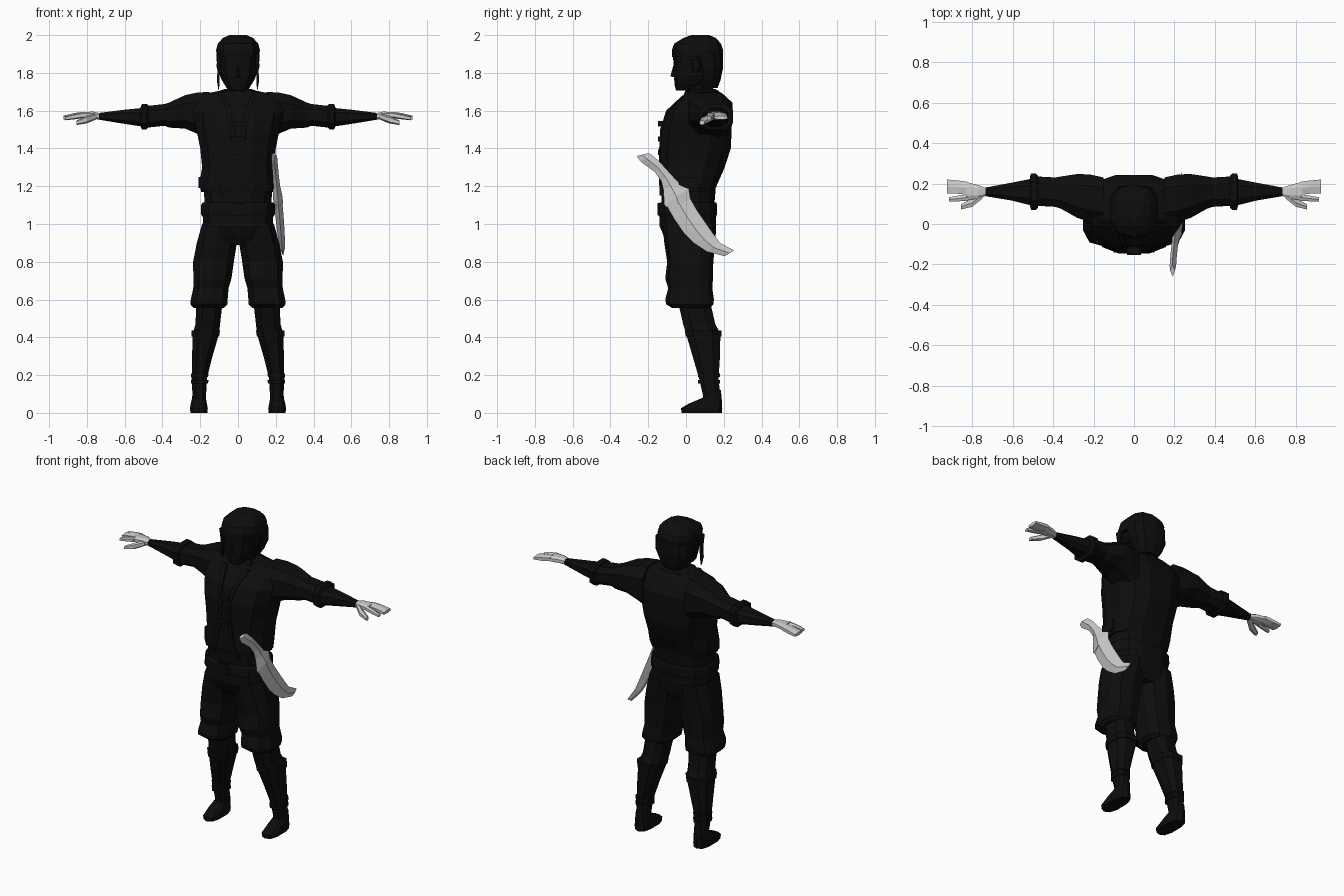
import bpy, bmesh, math
from mathutils import Vector


def material(name, v):
    m = bpy.data.materials.new(name)
    m.diffuse_color = (v, v, v, 1)
    return m


BLACK = material("near_black", 0.004)
PALE = material("pale_grey", 0.6)


def build(name, rings, mat=BLACK, mirror=False):
    """Skin a list of equally long point rings and cap both ends."""
    bm = bmesh.new()
    vs = [[bm.verts.new(p) for p in r] for r in rings]
    n = len(vs[0])
    for a, b in zip(vs, vs[1:]):
        for i in range(n):
            j = (i + 1) % n
            bm.faces.new((a[i], a[j], b[j], b[i]))
    bm.faces.new(vs[0])
    bm.faces.new(vs[-1])
    bmesh.ops.recalc_face_normals(bm, faces=bm.faces)
    me = bpy.data.meshes.new(name)
    bm.to_mesh(me)
    bm.free()
    me.materials.append(mat)
    ob = bpy.data.objects.new(name, me)
    bpy.context.collection.objects.link(ob)
    if mirror:
        mod = ob.modifiers.new("Mirror", 'MIRROR')
        mod.use_mirror_merge = False
    return ob


def loft(name, axis, rows, n=10, sq=0.75, mat=BLACK, mirror=False):
    """rows: (position, a0, a1, b0, b1); a,b = x,y along z, or y,z along x."""
    rings = []
    for t, a0, a1, b0, b1 in rows:
        ring = []
        for i in range(n):
            w = 2 * math.pi * (i + 0.5) / n
            c, s = math.cos(w), math.sin(w)
            k = math.cos(math.pi / n) ** sq
            a = (a0 + a1) / 2 + (a1 - a0) / 2 * math.copysign(abs(c) ** sq, c) / k
            b = (b0 + b1) / 2 + (b1 - b0) / 2 * math.copysign(abs(s) ** sq, s) / k
            ring.append((a, b, t) if axis == 'z' else (t, a, b))
        rings.append(ring)
    return build(name, rings, mat, mirror)


def body(name, rows, **kw):
    """Centred loft from (z, half width, front y, back y)."""
    return loft(name, 'z', [(z, -w, w, f, b) for z, w, f, b in rows], **kw)


def box(name, x0, x1, y0, y1, z0, z1, mirror=False):
    return build(name, [[(x0, y0, z), (x1, y0, z), (x1, y1, z), (x0, y1, z)]
                        for z in (z0, z1)], BLACK, mirror)


# Torso clothing
body("jacket", [(1.17, .195, -.13, .15), (1.21, .205, -.138, .165), (1.30, .19, -.135, .205),
                (1.40, .20, -.135, .237), (1.50, .22, -.128, .242), (1.59, .24, -.10, .243),
                (1.655, .24, -.03, .205), (1.69, .17, .0, .18), (1.705, .10, .02, .16)], n=12)
body("shirt", [(1.02, .185, -.135, .15), (1.10, .175, -.13, .15), (1.22, .185, -.13, .16)], n=12)
body("belt", [(1.04, .19, -.143, .16), (1.055, .197, -.147, .165), (1.10, .195, -.147, .165),
              (1.115, .188, -.14, .16)], n=12)
body("hips", [(.89, .10, -.09, .13), (.93, .19, -.115, .15), (.99, .187, -.14, .16),
              (1.06, .185, -.14, .16)], n=12)
body("collar", [(1.66, .13, -.02, .19), (1.705, .10, .0, .17), (1.715, .07, .03, .15)])

# Jacket front edges, hem points, closures and pouches
for s in (-1, 1):
    build("jacket_edge", [[(s * (x - .012), y, z), (s * (x + .012), y, z),
                           (s * (x + .012), y + .02, z), (s * (x - .012), y + .02, z)]
                          for x, y, z in [(.09, -.14, 1.15), (.06, -.143, 1.25), (.03, -.142, 1.40),
                                          (.03, -.137, 1.50), (.05, -.105, 1.60), (.08, -.02, 1.68)]])
for z in (1.38, 1.45, 1.53):
    box("closure", -.035, .035, -.148, -.11, z - .014, z + .014)
box("belt_buckle", -.035, .035, -.152, -.13, 1.045, 1.11)
box("side_pouch", .17, .208, -.04, .06, 1.19, 1.25, True)

# Head
body("neck", [(1.66, .06, .02, .15), (1.76, .055, .01, .14)], n=8)
body("face", [(1.708, .035, -.052, .03), (1.74, .065, -.058, .10), (1.79, .085, -.06, .15),
              (1.84, .093, -.06, .17), (1.90, .10, -.066, .18), (1.95, .09, -.055, .17)])
build("nose", [[(-.016, -.055, 1.775), (.016, -.055, 1.775), (0, -.083, 1.782)],
               [(-.008, -.055, 1.85), (.008, -.055, 1.85), (0, -.064, 1.85)]])
body("hair_back", [(1.72, .06, .06, .165), (1.76, .085, .06, .18), (1.82, .11, .05, .192),
                   (1.90, .115, .02, .192)])
body("hair_cap", [(1.885, .112, -.068, .19), (1.92, .116, -.07, .192), (1.955, .107, -.058, .18),
                  (1.985, .08, -.01, .155), (2.0, .045, .03, .12)])
loft("ear", 'z', [(1.80, .085, .105, .04, .06), (1.83, .085, .113, .03, .08),
                  (1.87, .085, .112, .03, .08)], n=6, mirror=True)
loft("hair_lock", 'z', [(1.71, .100, .104, -.012, -.006), (1.76, .098, .112, -.02, .0),
                        (1.82, .096, .108, -.02, .0), (1.90, .09, .112, -.03, .02)],
     n=4, mirror=True)

# Arms and hands
loft("sleeve", 'x', [(.15, .0, .23, 1.44, 1.70), (.22, .01, .245, 1.48, 1.695),
                     (.28, .03, .247, 1.505, 1.682), (.36, .075, .235, 1.51, 1.645),
                     (.39, .085, .23, 1.52, 1.635), (.48, .09, .235, 1.51, 1.625)], n=8, mirror=True)
loft("sleeve_cuff", 'x', [(.475, .08, .24, 1.51, 1.63), (.485, .07, .25, 1.50, 1.636),
                          (.508, .07, .25, 1.50, 1.636), (.515, .09, .235, 1.515, 1.62)],
     n=8, mirror=True)
loft("forearm", 'x', [(.50, .09, .225, 1.515, 1.615), (.60, .115, .205, 1.53, 1.605),
                      (.735, .138, .18, 1.552, 1.588)], n=8, mirror=True)
loft("palm", 'x', [(.73, .14, .178, 1.553, 1.587), (.77, .125, .192, 1.557, 1.595),
                   (.83, .118, .208, 1.56, 1.592)], n=8, mat=PALE, mirror=True)
loft("fingers", 'x', [(.82, .143, .208, 1.563, 1.592), (.87, .15, .215, 1.555, 1.585),
                      (.925, .15, .22, 1.553, 1.572)], n=6, mat=PALE, mirror=True)
loft("first_finger", 'x', [(.82, .115, .148, 1.563, 1.59), (.87, .112, .14, 1.555, 1.58),
                           (.915, .11, .132, 1.55, 1.568)], n=6, mat=PALE, mirror=True)
loft("thumb", 'x', [(.75, .125, .16, 1.555, 1.585), (.80, .085, .125, 1.535, 1.57),
                    (.855, .072, .098, 1.525, 1.547)], n=6, mat=PALE, mirror=True)

# Legs, wrapped shins and shoes
loft("trouser_leg", 'z', [(.555, .075, .235, -.07, .125), (.575, .055, .252, -.10, .14),
                          (.60, .055, .25, -.105, .143), (.66, .05, .237, -.09, .135),
                          (.71, .035, .236, -.105, .138), (.80, .022, .238, -.095, .14),
                          (.90, .006, .218, -.11, .15), (1.0, .004, .19, -.12, .155)], mirror=True)
loft("shin", 'z', [(.07, .17, .24, .095, .185), (.18, .165, .245, .07, .172),
                   (.30, .135, .243, .035, .18), (.42, .10, .24, .0, .182),
                   (.47, .095, .225, -.015, .155), (.60, .08, .22, -.045, .125)], n=8, mirror=True)
loft("shin_top_band", 'z', [(.405, .10, .246, -.002, .187), (.435, .095, .247, -.006, .188)],
     n=8, mirror=True)
for z in (.155, .19):
    loft("ankle_band", 'z', [(z, .158, .25, .065, .18), (z + .018, .157, .25, .063, .18)],
         n=8, mirror=True)
loft("shoe", 'z', [(0, .162, .252, -.02, .187), (.025, .16, .254, -.022, .188),
                   (.05, .165, .25, .02, .187), (.08, .17, .243, .09, .187),
                   (.12, .172, .24, .10, .183)], mirror=True)

# Curved sword on the left hip: (edge y, z, edge y, z, half thickness)
def sword(name, rows):
    rings = []
    for y0, z0, y1, z1, h in rows:
        x = lambda z: .19 + (1.37 - z) * .09
        m = Vector(((y0 + y1) / 2, (z0 + z1) / 2))
        rings.append([(x(z0), y0, z0), (x(m.y) + h, m.x, m.y),
                      (x(z1), y1, z1), (x(m.y) - h, m.x, m.y)])
    build(name, rings, PALE)


sword("sword_grip", [(-.20, 1.375, -.26, 1.36, .012), (-.18, 1.365, -.24, 1.33, .016),
                     (-.14, 1.33, -.165, 1.275, .016), (-.09, 1.275, -.13, 1.225, .016),
                     (-.04, 1.22, -.12, 1.18, .018), (.015, 1.185, -.115, 1.10, .026),
                     (.025, 1.125, -.105, 1.09, .024)])
sword("sword_blade", [(.02, 1.14, -.11, 1.11, .022), (.06, 1.07, -.065, 1.03, .022),
                      (.115, .99, -.01, .95, .02), (.15, .94, .04, .90, .018),
                      (.18, .90, .11, .853, .015), (.255, .86, .205, .83, .004)])
